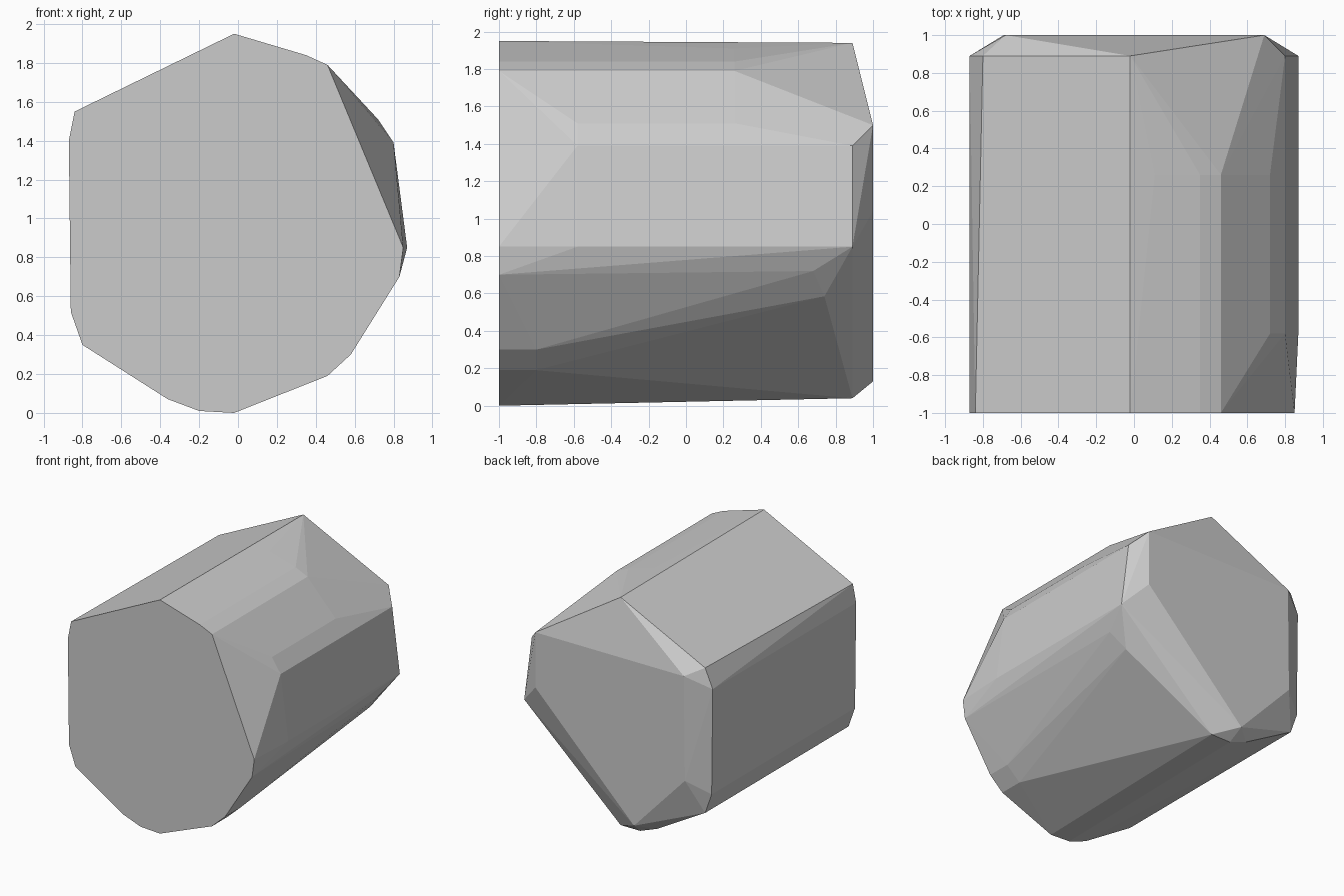
import bpy, bmesh, math

if "Cube" in bpy.data.objects:
    bpy.data.objects.remove(bpy.data.objects["Cube"])


def at(y, profile):
    """Place (x, z) profile points at depth y."""
    return [(x, y, z) for x, z in profile]


# Side profile shared by the front cap and the back rim
left = [(-0.20, 0.01), (-0.36, 0.07), (-0.80, 0.35), (-0.86, 0.52), (-0.87, 1.40)]
shoulder = [(0.11, 1.91), (0.35, 1.84), (0.46, 1.79)]
underside = [(0.58, 0.30), (0.46, 0.19)]

# Flat front cap
points = at(-1, left + [(-0.84, 1.55), (-0.02, 1.95)] + shoulder
            + [(0.85, 0.85), (0.83, 0.70)] + underside + [(-0.02, 0)])

# Facet corners along the right flank
points += at(-0.80, underside)
points += at(-0.58, [(0.72, 1.51), (0.80, 1.39), (0.87, 0.85)])
points += at(0.26, shoulder + [(0.72, 1.51)])
points += [(0.81, 0.68, 0.72), (0.70, 0.74, 0.585)]

# Back rim and the smaller back face
points += at(0.89, [(x, z + 0.03 * (z < 0.2)) for x, z in left])
points += at(0.89, [(-0.80, 1.56), (-0.02, 1.94), (0.80, 1.39), (0.87, 0.85), (-0.02, 0.04)])
points += at(1, [(-0.68, 1.50), (0.69, 1.50), (0.69, 1.04), (-0.22, 0.13), (-0.69, 0.63)])

# Wrap the corners in a faceted convex shell
bm = bmesh.new()
for p in points:
    bm.verts.new(p)
hull = bmesh.ops.convex_hull(bm, input=bm.verts)
loose = [v for v in bm.verts if not v.link_faces]
bmesh.ops.delete(bm, geom=loose, context='VERTS')
bmesh.ops.dissolve_limit(bm, angle_limit=math.radians(0.5), verts=bm.verts, edges=bm.edges)
bmesh.ops.recalc_face_normals(bm, faces=bm.faces)

mesh = bpy.data.meshes.new("faceted_body")
bm.to_mesh(mesh)
bm.free()
body = bpy.data.objects.new("faceted_body", mesh)
bpy.context.collection.objects.link(body)
